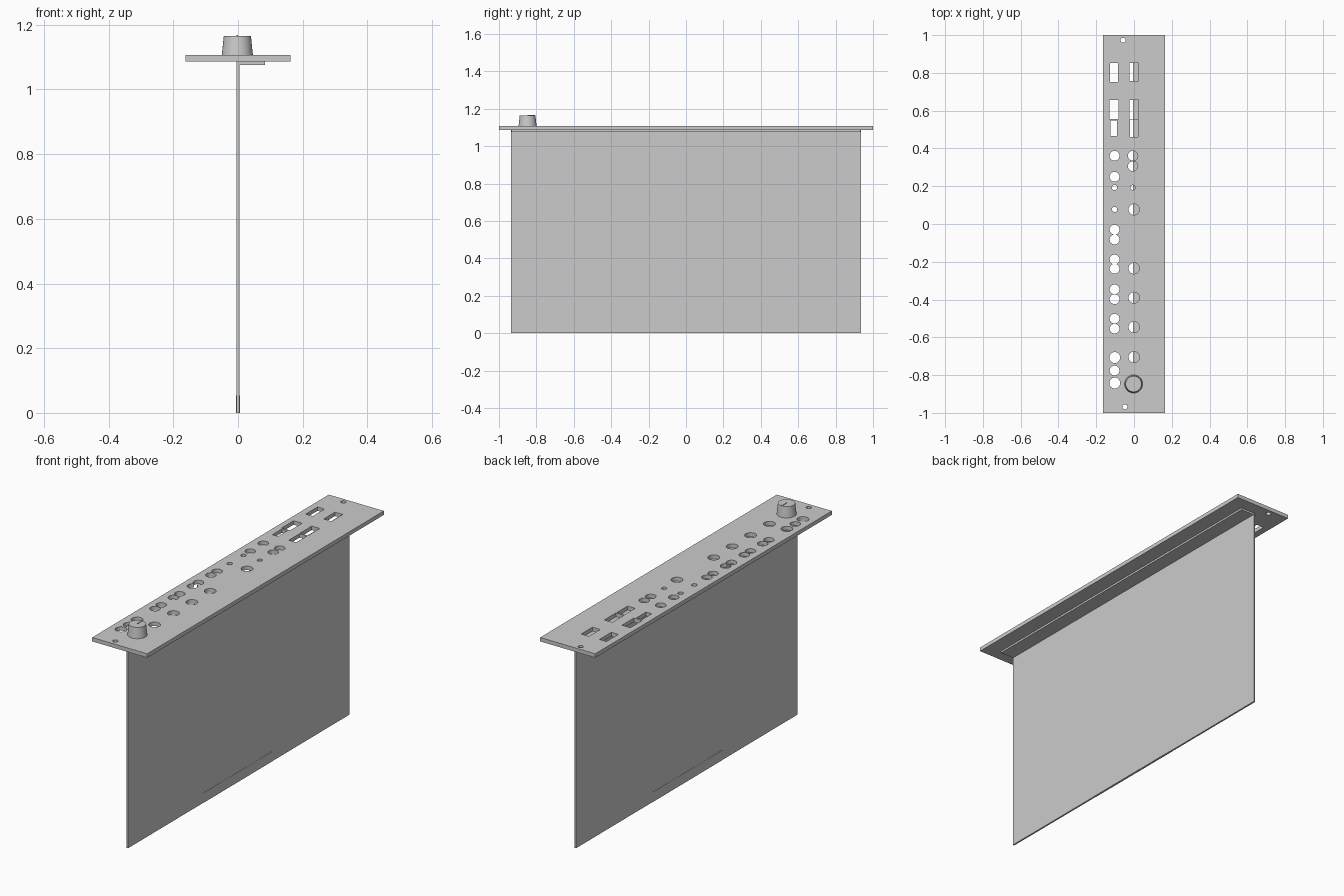
import bpy
import bmesh
from mathutils import Matrix, Vector

if "Cube" in bpy.data.objects:
    bpy.data.objects.remove(bpy.data.objects["Cube"], do_unlink=True)

grey = bpy.data.materials.new("light grey")
grey.use_nodes = True
grey.diffuse_color = (0.6, 0.6, 0.6, 1)
grey.node_tree.nodes["Principled BSDF"].inputs["Base Color"].default_value = (0.6, 0.6, 0.6, 1)

PANEL_BOTTOM, PANEL_TOP, KNOB_TOP = 1.086, 1.107, 1.165


def add_box(bm, low, high):
    low, high = Vector(low), Vector(high)
    size = Matrix.Diagonal((*(high - low), 1))
    bmesh.ops.create_cube(bm, size=1, matrix=Matrix.Translation((low + high) / 2) @ size)


def add_cone(bm, x, y, z0, z1, r0, r1, sides=32):
    bmesh.ops.create_cone(bm, cap_ends=True, segments=sides, radius1=r0, radius2=r1,
                          depth=z1 - z0, matrix=Matrix.Translation((x, y, (z0 + z1) / 2)))


def finish(name, bm):
    mesh = bpy.data.meshes.new(name)
    bm.to_mesh(mesh)
    bm.free()
    mesh.materials.append(grey)
    obj = bpy.data.objects.new(name, mesh)
    bpy.context.collection.objects.link(obj)
    return obj


def box(name, low, high):
    bm = bmesh.new()
    add_box(bm, low, high)
    return finish(name, bm)


def smooth(obj):
    bpy.ops.object.select_all(action='DESELECT')
    obj.select_set(True)
    bpy.context.view_layer.objects.active = obj
    bpy.ops.object.shade_smooth_by_angle(angle=0.6)


# Face panel
panel = box("face_panel", (-0.163, -1, PANEL_BOTTOM), (0.163, 1, PANEL_TOP))

# Slots: centre x, centre y, width, length
slots = [(-0.106, 0.803, 0.042, 0.1), (-0.106, 0.607, 0.05, 0.1), (-0.107, 0.507, 0.034, 0.08),
         (0, 0.805, 0.046, 0.096), (0, 0.607, 0.048, 0.1), (0, 0.507, 0.044, 0.092)]

# Round holes: radius, x, then positions along the panel
holes = [(0.026, -0.103, (0.361, 0.25, -0.03, -0.082, -0.188, -0.237, -0.346, -0.398,
                          -0.501, -0.554, -0.776)),
         (0.029, -0.102, (-0.707, -0.842)),
         (0.014, -0.103, (0.193, 0.077)),
         (0.026, -0.006, (0.361, 0.306)),
         (0.013, -0.006, (0.193,)),
         (0.029, 0, (0.077, -0.235, -0.39, -0.546, -0.705)),
         (0.013, -0.058, (0.973,)),
         (0.013, -0.048, (-0.968,))]

# Cutter for all openings
bm = bmesh.new()
for x, y, w, l in slots:
    add_box(bm, (x - w / 2, y - l / 2, 1.05), (x + w / 2, y + l / 2, 1.15))
for r, x, ys in holes:
    for y in ys:
        add_cone(bm, x, y, 1.05, 1.15, r, r)
cutter = finish("panel_cutter", bm)
cutter.hide_render = True

cut = panel.modifiers.new("openings", 'BOOLEAN')
cut.operation = 'DIFFERENCE'
cut.solver = 'EXACT'
cut.use_self = True
cut.object = cutter
bpy.context.view_layer.objects.active = panel
bpy.ops.object.modifier_apply(modifier=cut.name)
bpy.data.objects.remove(cutter, do_unlink=True)
smooth(panel)

# Circuit board, edge connector and mounting flange
box("circuit_board", (-0.0045, -0.935, 0), (0.0045, 0.935, PANEL_BOTTOM))
box("edge_connector", (-0.0055, -0.3, 0), (0.0055, 0.29, 0.053))
box("mounting_flange", (0, -0.932, 1.076), (0.083, 0.932, PANEL_BOTTOM))

# Tapered knob and its pointer
bm = bmesh.new()
add_cone(bm, -0.002, -0.847, PANEL_TOP, KNOB_TOP, 0.048, 0.042, 48)
smooth(finish("knob", bm))
box("knob_pointer", (-0.004, -0.847, KNOB_TOP - 0.003), (0, -0.808, KNOB_TOP + 0.003))
